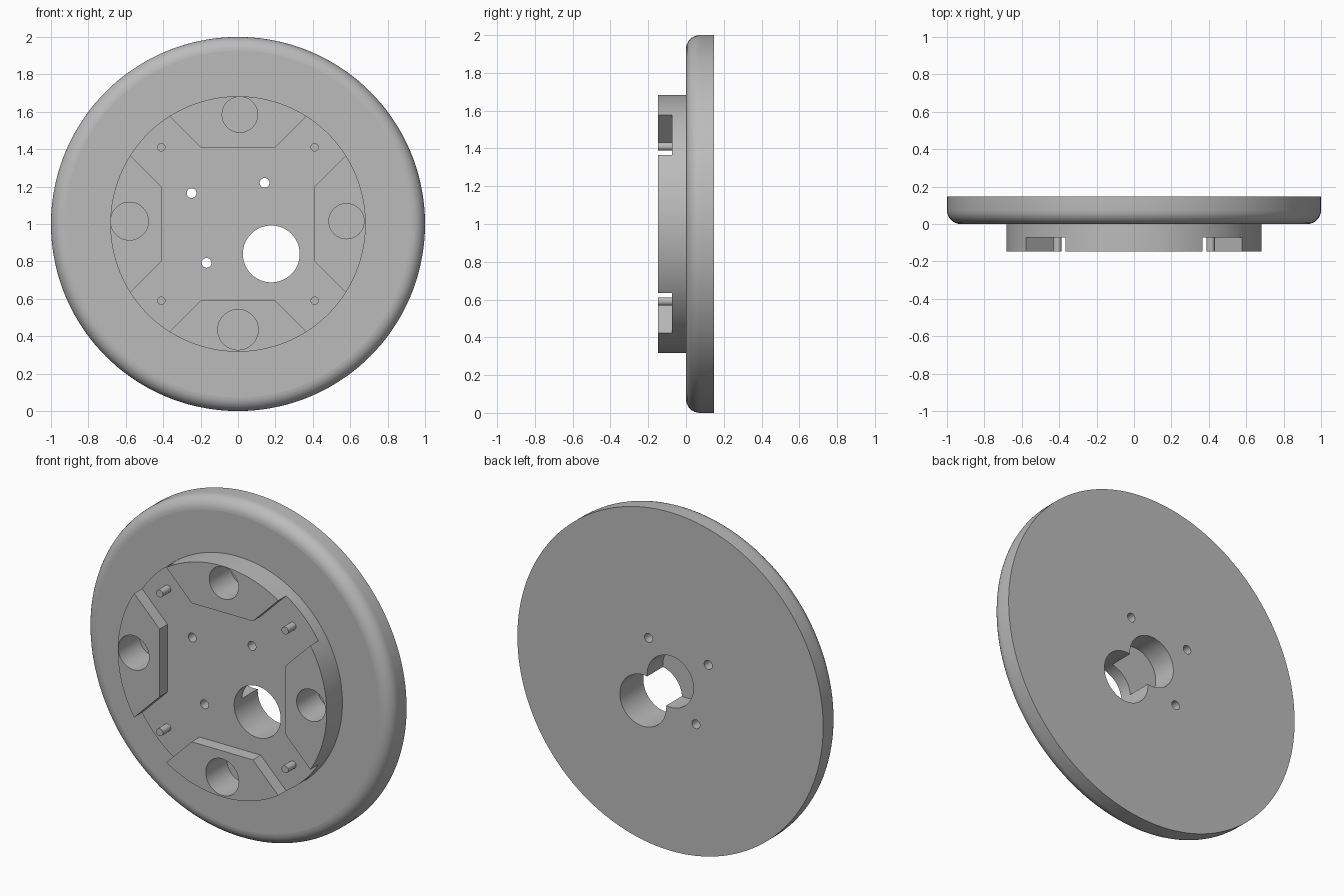
import bpy, bmesh
from math import cos, sin, tau, radians

cube = bpy.data.objects.get("Cube")
if cube:
    bpy.data.objects.remove(cube, do_unlink=True)

BACK, FRONT, FLOOR = 0.147, -0.147, -0.073   # depths along y

grey = bpy.data.materials.new("plain grey")
grey.use_nodes = True
grey.diffuse_color = (0.5, 0.5, 0.5, 1)
grey.node_tree.nodes["Principled BSDF"].inputs["Base Color"].default_value = (0.5, 0.5, 0.5, 1)


def circle(x, z, r, n=64):
    return [(x + r * cos(tau * i / n), z + r * sin(tau * i / n)) for i in range(n)]


def prism(name, outline, y0, y1, round_front=0):
    """Extrude an (x, z) outline from y0 back to y1."""
    bm = bmesh.new()
    cap = bm.faces.new([bm.verts.new((x, y0, z)) for x, z in outline])
    extruded = bmesh.ops.extrude_face_region(bm, geom=[cap], use_keep_orig=True)["geom"]
    for v in extruded:
        if isinstance(v, bmesh.types.BMVert):
            v.co.y = y1
    bmesh.ops.recalc_face_normals(bm, faces=bm.faces)
    if round_front:
        rim = [e for e in bm.edges if all(abs(v.co.y - y0) < 1e-6 for v in e.verts)]
        bmesh.ops.bevel(bm, geom=rim, offset=round_front, segments=8,
                        profile=0.5, affect='EDGES')
    mesh = bpy.data.meshes.new(name)
    bm.to_mesh(mesh)
    bm.free()
    mesh.materials.append(grey)
    obj = bpy.data.objects.new(name, mesh)
    bpy.context.collection.objects.link(obj)
    return obj


def cut(obj, cutters):
    for c in cutters:
        mod = obj.modifiers.new("cut", 'BOOLEAN')
        mod.operation, mod.solver, mod.object = 'DIFFERENCE', 'EXACT', c
    graph = bpy.context.evaluated_depsgraph_get()
    mesh = bpy.data.meshes.new_from_object(obj.evaluated_get(graph))
    obj.modifiers.clear()
    obj.data = mesh


def smooth(obj):
    """Smooth round walls, keep the flat faces and hard edges crisp."""
    bm = bmesh.new()
    bm.from_mesh(obj.data)
    for f in bm.faces:
        f.smooth = True
    for e in bm.edges:
        flat = any(abs(f.normal.y) > 0.999 for f in e.link_faces)
        e.smooth = not flat and e.calc_face_angle(0) < radians(30)
    bm.to_mesh(obj.data)
    bm.free()


# Main bodies: rounded disc and the raised hub on its front
disc = prism("disc", circle(0, 1, 1, 144), 0, BACK, round_front=0.073)
hub = prism("hub", circle(0, 1, 0.683, 144), FRONT, 0)

# Cross-shaped recess that leaves four pads standing
corner = [(0.41, 0.2), (0.81, 0.6), (0.6, 0.81), (0.2, 0.41)]
star = []
for k in range(4):
    star += corner
    corner = [(-z, x) for x, z in corner]
recess = prism("recess_cutter", [(x, 1 + z) for x, z in star], FRONT - 0.1, FLOOR)

# Blind round pockets, one in each pad
pockets = [prism("pocket_cutter", circle(x, z, r), FRONT - 0.1, 0.05)
           for x, z, r in [(0.01, 1.585, 0.095), (-0.58, 1.015, 0.101),
                           (0.58, 1.015, 0.094), (0, 0.435, 0.108)]]

# Through holes: one cable hole and three screw holes
through = [prism("hole_cutter", circle(x, z, r), FRONT - 0.1, BACK + 0.1)
           for x, z, r in [(0.178, 0.84, 0.152), (-0.248, 1.165, 0.026),
                           (0.142, 1.22, 0.026), (-0.168, 0.792, 0.026)]]

# Central bore, from the back up to the hub
bore = prism("bore_cutter", circle(0, 1, 0.152), -0.1, BACK + 0.1)

cut(hub, [recess] + pockets + through)
cut(disc, pockets + through + [bore])
for helper in [recess, bore] + pockets + through:
    bpy.data.objects.remove(helper, do_unlink=True)

# Locating pins standing on the recess floor
pins = [prism("locating_pin", circle(sx * 0.41, 1 + sz * 0.41, 0.022, 32), FRONT, FLOOR + 0.01)
        for sx in (-1, 1) for sz in (-1, 1)]

for part in [disc, hub] + pins:
    smooth(part)
